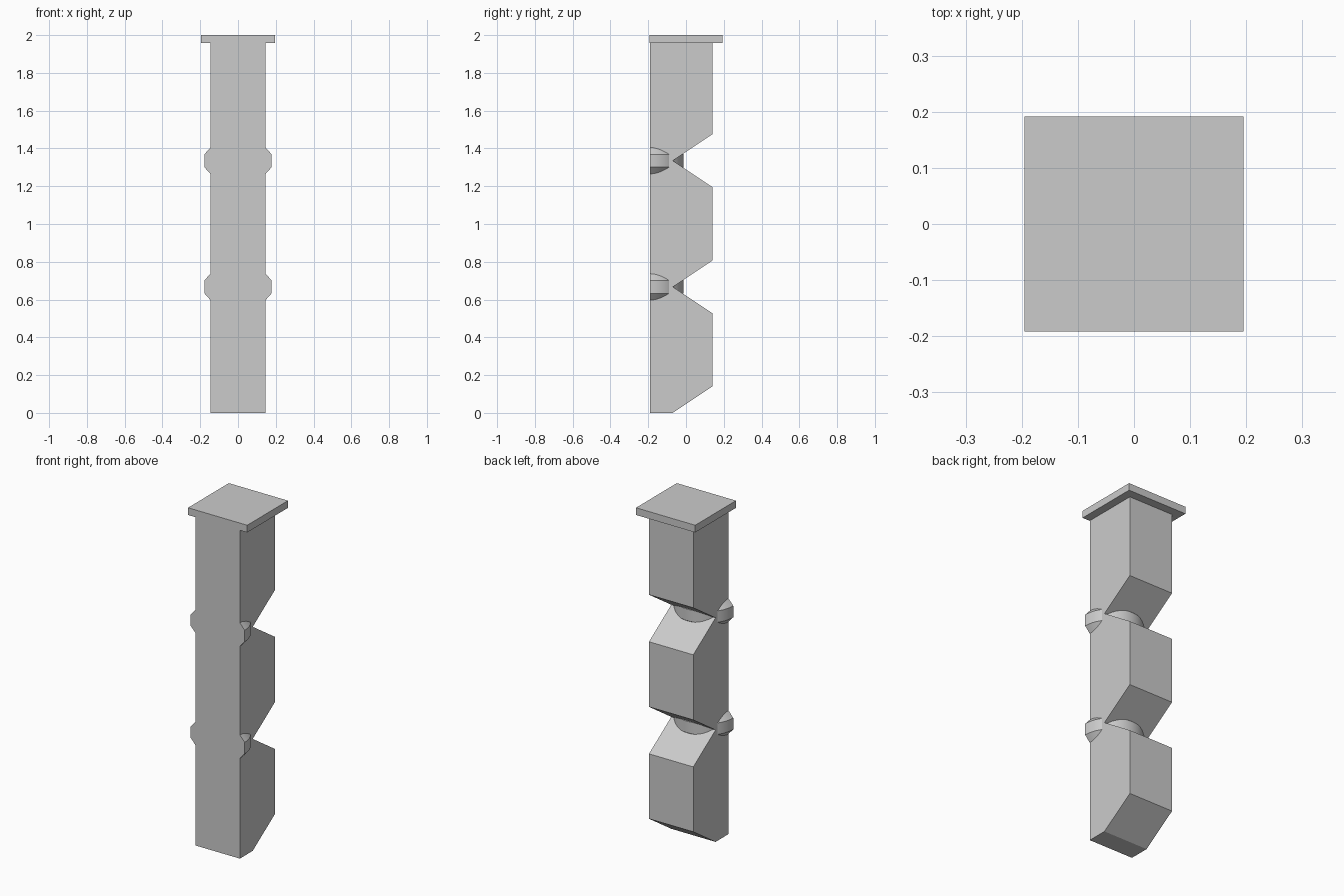
import bpy
import bmesh
from math import pi, radians
from mathutils import Vector

if "Cube" in bpy.data.objects:
    bpy.data.objects.remove(bpy.data.objects["Cube"])

grey = bpy.data.materials.new("plain grey")
grey.use_nodes = True
COLOUR = (0.6, 0.6, 0.6, 1)
grey.diffuse_color = COLOUR
grey.node_tree.nodes["Principled BSDF"].inputs["Base Color"].default_value = COLOUR

HALF_WIDTH = 0.146
FRONT, NOTCH, BACK = -0.191, -0.07, 0.14
JOINTS = (0.667, 1.335)
SLOPE = 0.14          # height of each sloped notch face
CAP_BOTTOM = 1.957


def finish(name, bm):
    bmesh.ops.recalc_face_normals(bm, faces=bm.faces)
    mesh = bpy.data.meshes.new(name)
    bm.to_mesh(mesh)
    bm.free()
    mesh.materials.append(grey)
    obj = bpy.data.objects.new(name, mesh)
    bpy.context.collection.objects.link(obj)
    return obj


def make_column():
    # Side profile: flat front, V notches in the back, sloped foot
    profile = [(FRONT, 0), (NOTCH, 0), (BACK, SLOPE)]
    for z in JOINTS:
        profile += [(BACK, z - SLOPE), (NOTCH, z), (BACK, z + SLOPE)]
    profile += [(BACK, CAP_BOTTOM), (FRONT, CAP_BOTTOM)]
    bm = bmesh.new()
    face = bm.faces.new([bm.verts.new((-HALF_WIDTH, y, z)) for y, z in profile])
    side = bmesh.ops.extrude_face_region(bm, geom=[face], use_keep_orig=True)
    moved = [v for v in side["geom"] if isinstance(v, bmesh.types.BMVert)]
    bmesh.ops.translate(bm, verts=moved, vec=(2 * HALF_WIDTH, 0, 0))
    finish("column", bm)


def make_hinge_disc(name, z):
    # Half disc with bevelled rims, its flat side flush with the column front
    outline = [(0, -0.07), (0.146, -0.07), (0.178, -0.034),
               (0.178, 0.034), (0.146, 0.07), (0, 0.07)]
    bm = bmesh.new()
    verts = [bm.verts.new((r, 0, h)) for r, h in outline]
    edges = [bm.edges.new(pair) for pair in zip(verts, verts[1:])]
    bmesh.ops.spin(bm, geom=verts + edges, cent=(0, 0, 0), axis=(0, 0, 1),
                   angle=pi, steps=24)
    bmesh.ops.remove_doubles(bm, verts=bm.verts, dist=0.0001)
    bmesh.ops.edgeloop_fill(bm, edges=[e for e in bm.edges if e.is_boundary])
    obj = finish(name, bm)
    obj.location = (0, FRONT, z)
    bpy.ops.object.select_all(action="DESELECT")
    obj.select_set(True)
    bpy.context.view_layer.objects.active = obj
    bpy.ops.object.shade_smooth_by_angle(angle=radians(30))


def make_cap():
    # Square plate on top
    bm = bmesh.new()
    bmesh.ops.create_cube(bm, size=1)
    bmesh.ops.scale(bm, verts=bm.verts, vec=Vector((0.39, 0.384, 2 - CAP_BOTTOM)))
    bmesh.ops.translate(bm, verts=bm.verts, vec=(0, 0, (2 + CAP_BOTTOM) / 2))
    finish("cap", bm)


make_column()
make_hinge_disc("lower_hinge_disc", JOINTS[0])
make_hinge_disc("upper_hinge_disc", JOINTS[1])
make_cap()
